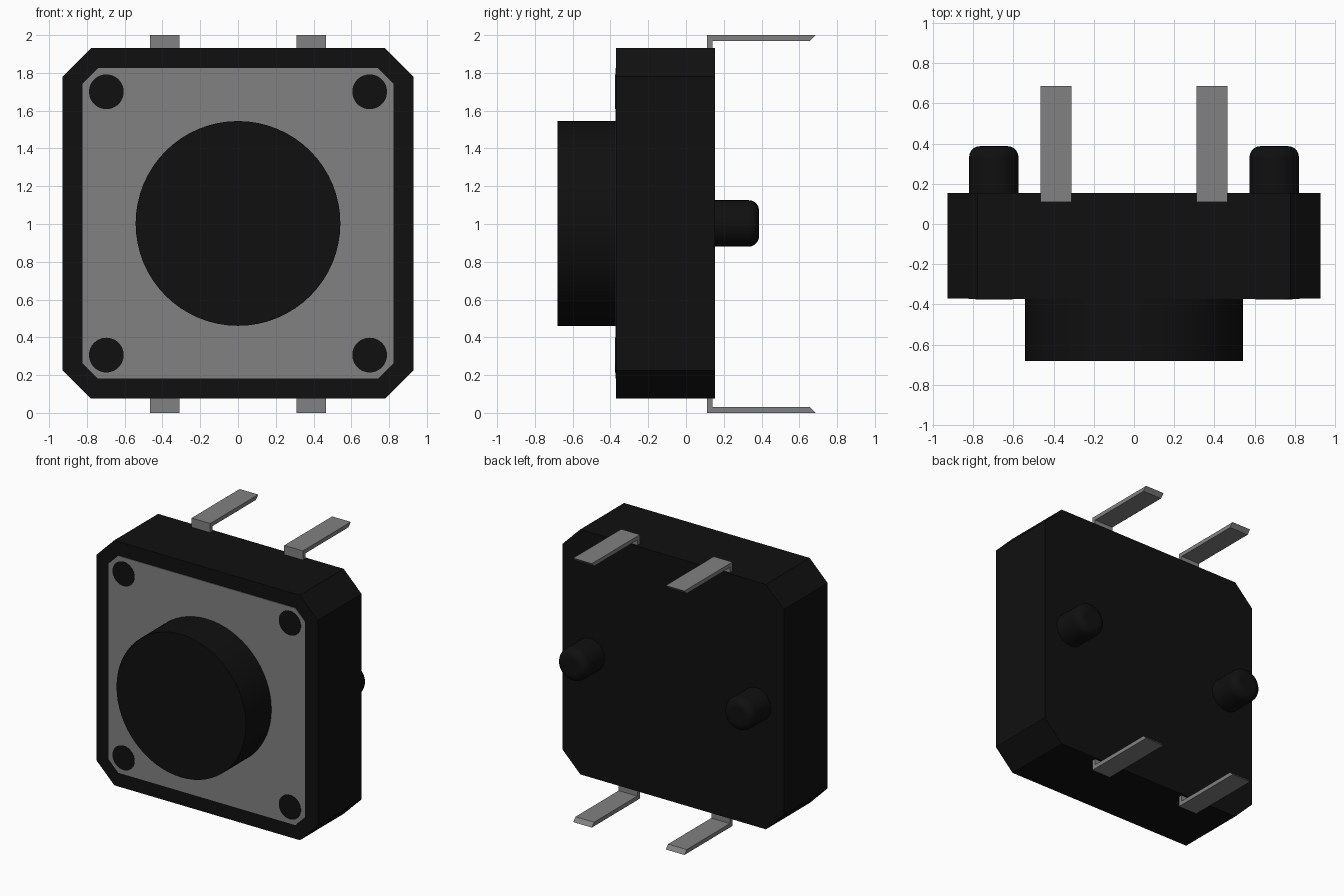
import bpy, bmesh, math
from mathutils import Vector

cube = bpy.data.objects.get("Cube")
if cube:
    bpy.data.objects.remove(cube, do_unlink=True)

MID = 1.003  # height of the body centre


def material(name, value):
    m = bpy.data.materials.new(name)
    m.use_nodes = True
    colour = (value, value, value, 1)
    m.diffuse_color = colour
    bsdf = m.node_tree.nodes["Principled BSDF"]
    bsdf.inputs["Base Color"].default_value = colour
    bsdf.inputs["Roughness"].default_value = 0.6
    return m


black = material("black plastic", 0.005)
grey = material("grey metal", 0.22)


def extrude(name, points, shift, mat):
    """Solid made by sweeping a closed outline along a vector."""
    bm = bmesh.new()
    face = bm.faces.new([bm.verts.new(p) for p in points])
    swept = bmesh.ops.extrude_face_region(bm, geom=[face])["geom"]
    bmesh.ops.translate(bm, vec=Vector(shift),
                        verts=[v for v in swept if isinstance(v, bmesh.types.BMVert)])
    bmesh.ops.recalc_face_normals(bm, faces=bm.faces)
    mesh = bpy.data.meshes.new(name)
    bm.to_mesh(mesh)
    bm.free()
    mesh.materials.append(mat)
    obj = bpy.data.objects.new(name, mesh)
    bpy.context.collection.objects.link(obj)
    return obj


def chamfered_slab(name, half, cut, y0, y1, mat):
    a, b = half, half - cut
    outline = [(a, b), (b, a), (-b, a), (-a, b), (-a, -b), (-b, -a), (b, -a), (a, -b)]
    return extrude(name, [(x, y0, MID + z) for x, z in outline], (0, y1 - y0, 0), mat)


def cylinder(name, x, z, radius, y0, y1, mat, sides=48, rounding=0):
    bpy.ops.mesh.primitive_cylinder_add(
        vertices=sides, radius=radius, depth=y1 - y0,
        location=(x, (y0 + y1) / 2, z), rotation=(math.pi / 2, 0, 0))
    obj = bpy.context.object
    obj.name = name
    obj.data.materials.append(mat)
    if rounding:
        bevel = obj.modifiers.new("rounded rim", "BEVEL")
        bevel.width = rounding
        bevel.segments = 5
        bevel.limit_method = "ANGLE"
    bpy.ops.object.shade_smooth_by_angle(angle=math.radians(40))
    return obj


# Housing, cover plate and push button
chamfered_slab("housing", 0.928, 0.15, -0.37, 0.154, black)
chamfered_slab("cover_plate", 0.822, 0.08, -0.374, -0.366, grey)
cylinder("push_button", 0, MID, 0.542, -0.68, -0.36, black, sides=64)

for side, sx in (("left", 1), ("right", -1)):
    # Round locating peg on the back
    cylinder(side + "_locating_peg", sx * 0.697, MID, 0.123, 0.05, 0.387, black, rounding=0.055)
    for level, sz in (("upper", 1), ("lower", -1)):
        # Rivet in each corner of the plate
        cylinder(f"{level}_{side}_rivet", sx * 0.697, MID + sz * 0.697, 0.092,
                 -0.376, -0.368, black)
        # Bent terminal with a slanted tip
        bend = [(0.11, 0.86), (0.11, 1), (0.685, 1), (0.657, 0.97), (0.14, 0.97), (0.14, 0.86)]
        extrude(f"{level}_{side}_terminal",
                [(sx * 0.388 - 0.078, y, 1 + sz * h) for y, h in bend], (0.156, 0, 0), grey)
